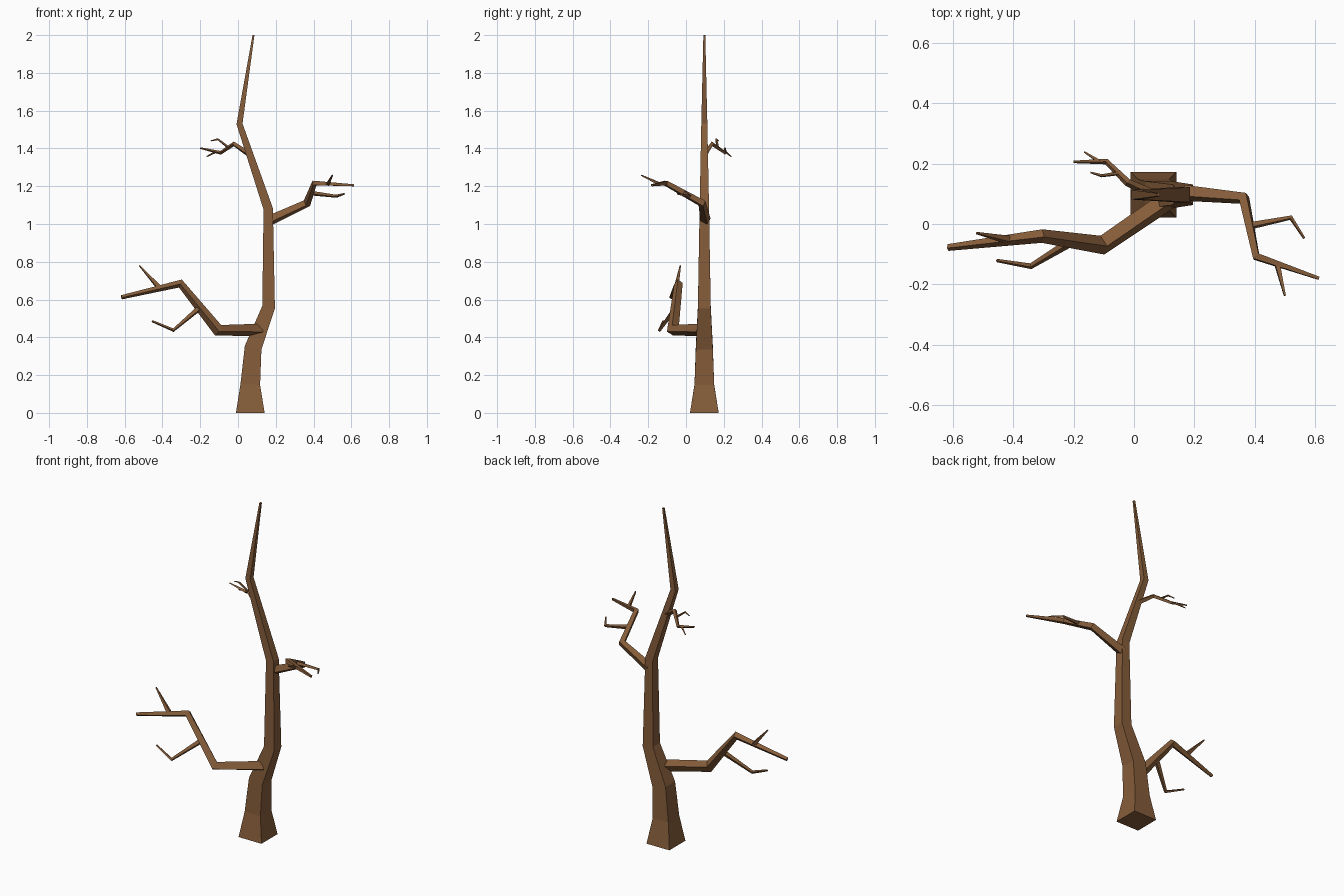
import bpy, bmesh
from mathutils import Vector

if "Cube" in bpy.data.objects:
    bpy.data.objects.remove(bpy.data.objects["Cube"])

bark = bpy.data.materials.new("bark")
bark.diffuse_color = (0.235, 0.108, 0.042, 1)
bark.use_nodes = True
bark.node_tree.nodes["Principled BSDF"].inputs["Base Color"].default_value = bark.diffuse_color


def limb(name, pts, facing):
    """Square tapered limb through (x, y, z, half_width); one face starts out towards 'facing'."""
    pos = [Vector(p[:3]) for p in pts]
    segs = [(b - a).normalized() for a, b in zip(pos, pos[1:])]
    tans = [segs[0]] + [(a + b).normalized() for a, b in zip(segs, segs[1:])] + [segs[-1]]
    u = Vector(facing)
    u = (u - u.dot(tans[0]) * tans[0]).normalized()
    bm = bmesh.new()
    rings = []
    for i, (p, t) in enumerate(zip(pos, tans)):
        if i:
            u = tans[i - 1].rotation_difference(t) @ u
        v = t.cross(u)
        h = pts[i][3]
        rings.append([bm.verts.new(p + h * (a * u + b * v))
                      for a, b in ((1, 1), (-1, 1), (-1, -1), (1, -1))])
    for r, s in zip(rings, rings[1:]):
        for k in range(4):
            n = (k + 1) % 4
            bm.faces.new((r[k], r[n], s[n], s[k]))
    bm.faces.new(rings[0][::-1])
    bm.faces.new(rings[-1])
    bmesh.ops.recalc_face_normals(bm, faces=bm.faces)
    me = bpy.data.meshes.new(name)
    bm.to_mesh(me)
    bm.free()
    me.materials.append(bark)
    ob = bpy.data.objects.new(name, me)
    bpy.context.collection.objects.link(ob)


TILT = (0, -0.9, 0.45)

# Trunk
limb("trunk", [(.065, .097, 0, .076), (.065, .097, .15, .052), (.08, .097, .345, .045),
               (.162, .097, .56, .034), (.16, .097, 1.08, .025), (.008, .097, 1.53, .016),
               (.082, .097, 2.0, .005)], (0, -1, 0))

# Low left branch and its twigs
limb("low_branch", [(.115, .08, .44, .024), (-.105, -.07, .437, .023),
                    (-.305, -.04, .685, .016), (-.617, -.078, .612, .008)], (.53, -.71, .45))
limb("low_twig_upper", [(-.415, -.053, .66, .011), (-.522, -.03, .78, .003)], TILT)
limb("low_twig_lower", [(-.21, -.06, .55, .011), (-.342, -.14, .438, .007),
                        (-.455, -.121, .486, .004)], TILT)

# Middle right branch and its twigs
limb("right_branch", [(.17, .103, 1.02, .02), (.365, .085, 1.11, .016),
                      (.405, -.108, 1.217, .012), (.613, -.18, 1.205, .005)], TILT)
limb("right_twig_back", [(.39, -.005, 1.163, .009), (.52, .021, 1.147, .006),
                         (.564, -.047, 1.16, .003)], TILT)
limb("right_twig_front", [(.475, -.135, 1.21, .008), (.5, -.237, 1.258, .003)], TILT)

# Small upper left branch and its twigs
limb("upper_branch", [(.055, .103, 1.372, .011), (-.022, .138, 1.424, .009),
                      (-.092, .207, 1.377, .007), (-.2, .206, 1.402, .003)], TILT)
limb("upper_twig_back", [(-.115, .207, 1.384, .005), (-.165, .239, 1.357, .002)], TILT)
limb("upper_twig_front", [(-.05, .168, 1.405, .005), (-.107, .16, 1.449, .004),
                          (-.144, .171, 1.44, .002)], TILT)
